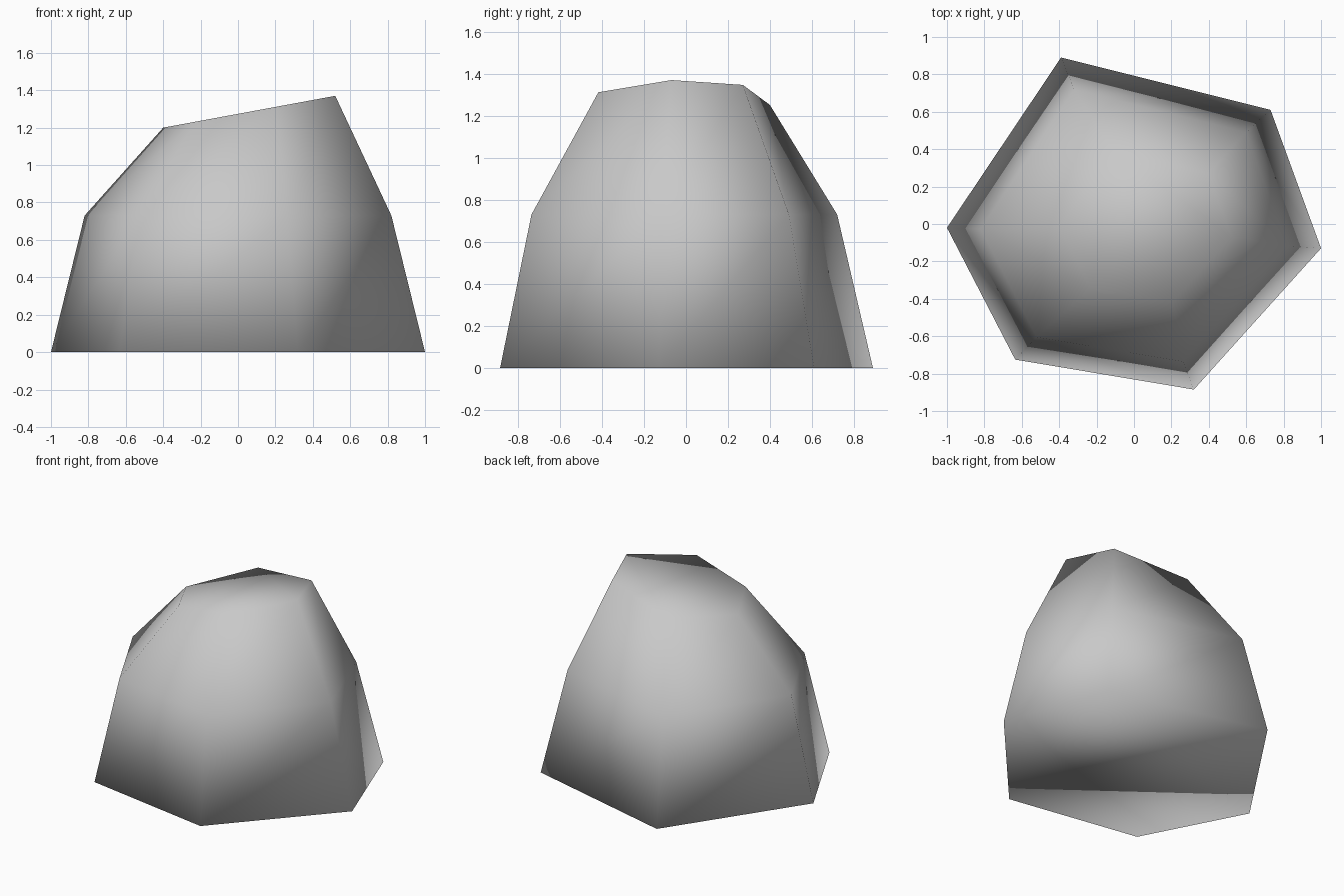
import bpy, bmesh

default = bpy.data.objects.get("Cube")
if default:
    bpy.data.objects.remove(default, do_unlink=True)

# Stone material
stone = bpy.data.materials.new("stone_grey")
stone.use_nodes = True
grey = (0.58, 0.58, 0.58, 1)
stone.diffuse_color = grey
stone.node_tree.nodes["Principled BSDF"].inputs["Base Color"].default_value = grey

# Uneven six-sided footprint, counter-clockwise from above
footprint = [(-1, -0.02), (-0.635, -0.725), (0.32, -0.885),
             (1, -0.13), (0.73, 0.61), (-0.39, 0.89)]


def add_ring(bm, scale, shift, height, tilt=0):
    """Scaled copy of the footprint, optionally sloping along x."""
    ring = []
    for px, py in footprint:
        x, y = px * scale + shift[0], py * scale + shift[1]
        ring.append(bm.verts.new((x, y, height + tilt * x)))
    return ring


# Boulder: three rings, the top one tilted
bm = bmesh.new()
base = add_ring(bm, 1, (0, 0), 0)
shoulder = add_ring(bm, 0.82, (0, -0.01), 0.73)
crown = add_ring(bm, 0.46, (0.06, -0.01), 1.274, 0.185)

for low, high in ((base, shoulder), (shoulder, crown)):
    for i in range(len(low)):
        j = (i + 1) % len(low)
        bm.faces.new((low[i], low[j], high[j], high[i]))
bm.faces.new(crown)
bm.faces.new(base[::-1])

# Soft shading over the whole stone, underside included
for face in bm.faces:
    face.smooth = True

mesh = bpy.data.meshes.new("boulder")
bm.to_mesh(mesh)
bm.free()
mesh.materials.append(stone)
boulder = bpy.data.objects.new("boulder", mesh)
bpy.context.collection.objects.link(boulder)
